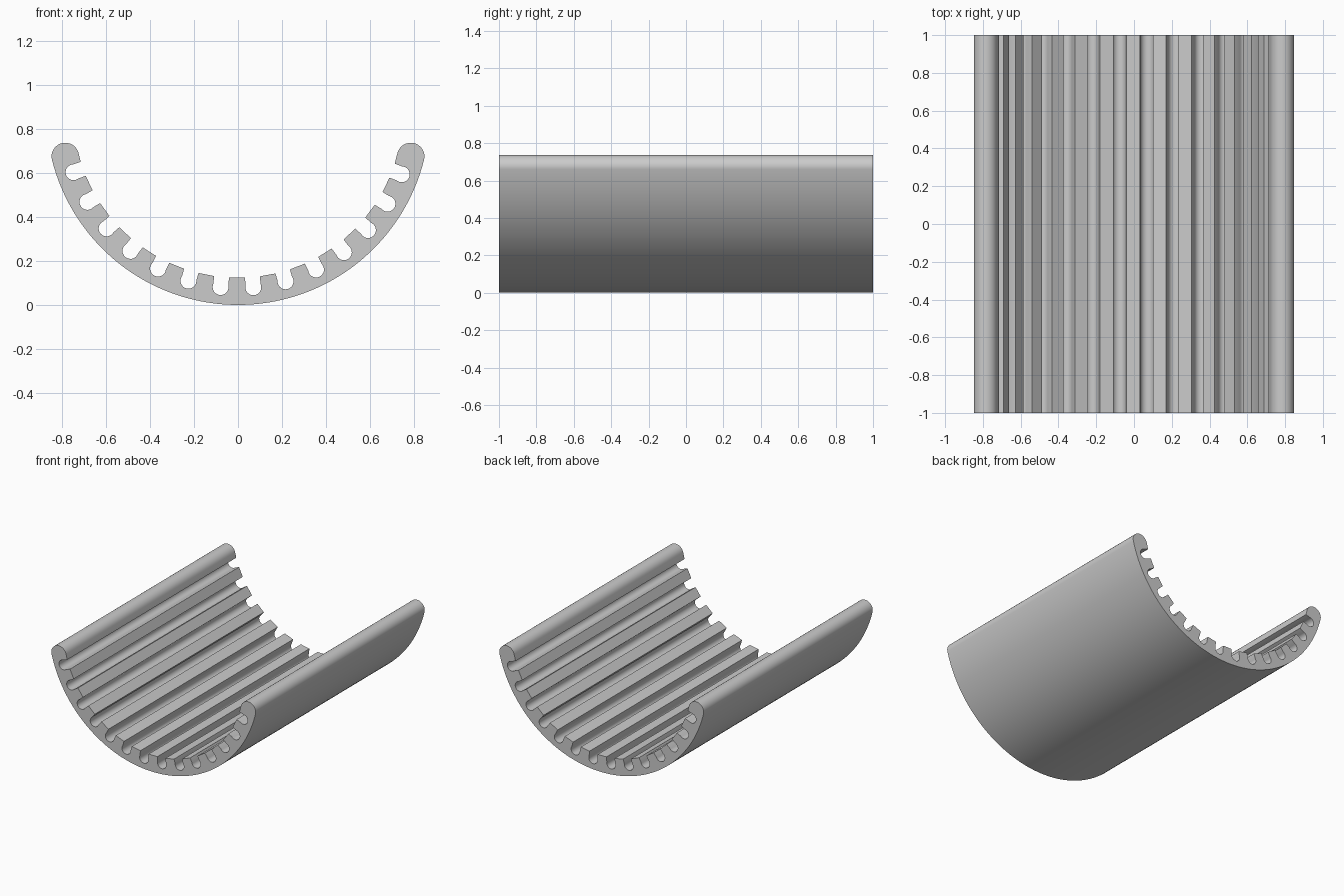
import bpy
import bmesh
from math import sin, cos, pi, asin, radians

# Main dimensions
OUTER, INNER = 0.871, 0.747
HALF_LENGTH = 1.0
END_ANGLE = radians(75.9)
LIP_RADIUS = (OUTER - INNER) / 2 + 0.0005
LIP_CENTRE = (OUTER + INNER) / 2
GROOVES = 14
PITCH, SHIFT = radians(10.75), radians(-0.35)
BULB_CENTRE, BULB_RADIUS, NECK = 0.794, 0.036, 0.034

cube = bpy.data.objects.get("Cube")
if cube:
    bpy.data.objects.remove(cube, do_unlink=True)


def place(angle, across, radius):
    """Point at an angle from straight down, offset along the tangent."""
    return (radius * sin(angle) + across * cos(angle),
            OUTER - radius * cos(angle) + across * sin(angle))


def spread(start, end, steps):
    return [start + (end - start) * i / steps for i in range(steps + 1)]


# Outer wall
profile = [place(a, 0, OUTER) for a in spread(-END_ANGLE, END_ANGLE, 96)]

# Rounded lip on the left edge
profile += [place(END_ANGLE, LIP_RADIUS * sin(t), LIP_CENTRE + LIP_RADIUS * cos(t))
            for t in spread(0, pi, 20)[1:]]

# Inner wall: keyhole grooves with flat-topped ribs between them
sweep = pi - asin(NECK / BULB_RADIUS)
for i in reversed(range(GROOVES)):
    angle = SHIFT + PITCH * (i - (GROOVES - 1) / 2)
    profile.append(place(angle, NECK, INNER))
    profile += [place(angle, BULB_RADIUS * sin(t), BULB_CENTRE + BULB_RADIUS * cos(t))
                for t in spread(sweep, -sweep, 18)]
    profile.append(place(angle, -NECK, INNER))

# Rounded lip on the right edge
profile += [place(-END_ANGLE, -LIP_RADIUS * sin(t), LIP_CENTRE + LIP_RADIUS * cos(t))
            for t in spread(pi, 0, 20)[:-1]]

# Extrude the profile from front to back
bm = bmesh.new()
front = bm.faces.new([bm.verts.new((x, -HALF_LENGTH, z)) for x, z in profile])
result = bmesh.ops.extrude_face_region(bm, geom=[front], use_keep_orig=True)
moved = [v for v in result["geom"] if isinstance(v, bmesh.types.BMVert)]
bmesh.ops.translate(bm, verts=moved, vec=(0, 2 * HALF_LENGTH, 0))
bmesh.ops.recalc_face_normals(bm, faces=bm.faces)
mesh = bpy.data.meshes.new("ribbed_trough")
bm.to_mesh(mesh)
bm.free()
trough = bpy.data.objects.new("ribbed_trough", mesh)
bpy.context.collection.objects.link(trough)

# Grey material
grey = bpy.data.materials.new("plain_grey")
grey.use_nodes = True
colour = (0.6, 0.6, 0.6, 1)
grey.diffuse_color = colour
grey.node_tree.nodes["Principled BSDF"].inputs["Base Color"].default_value = colour
mesh.materials.append(grey)

# Smooth curves, crisp rib edges
bpy.ops.object.select_all(action="DESELECT")
trough.select_set(True)
bpy.context.view_layer.objects.active = trough
bpy.ops.object.shade_smooth_by_angle(angle=radians(30))
